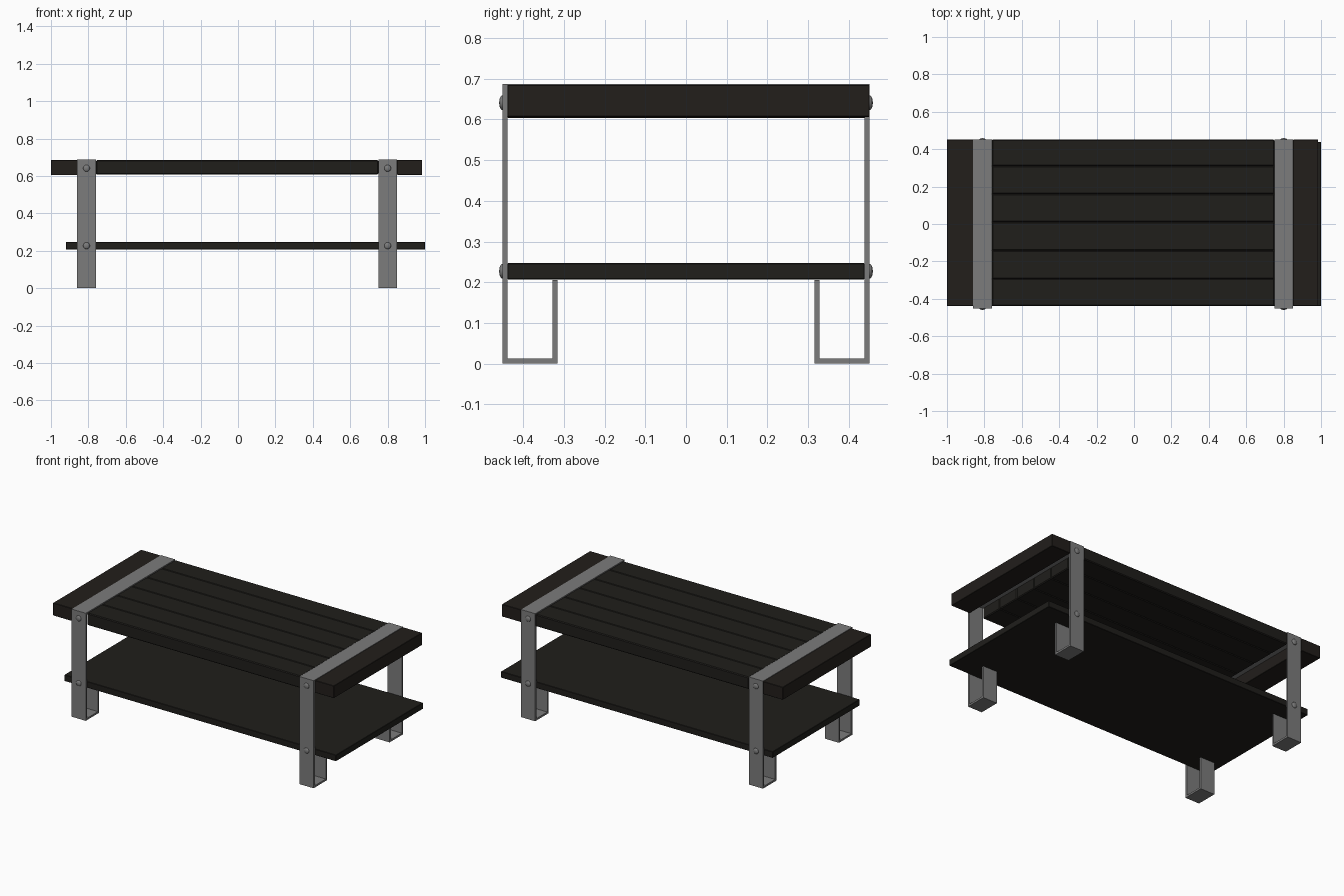
import bpy, bmesh
from mathutils import Matrix

if "Cube" in bpy.data.objects:
    bpy.data.objects.remove(bpy.data.objects["Cube"])


def material(name, rgb):
    m = bpy.data.materials.new(name)
    m.diffuse_color = (*rgb, 1)
    m.use_nodes = True
    m.node_tree.nodes["Principled BSDF"].inputs["Base Color"].default_value = m.diffuse_color
    return m


wood = material("dark_wood", (0.014, 0.013, 0.011))
end_wood = material("dark_end_wood", (0.016, 0.013, 0.011))
steel = material("grey_steel", (0.2, 0.2, 0.2))


def finish(name, bm, mat):
    bmesh.ops.recalc_face_normals(bm, faces=bm.faces)
    me = bpy.data.meshes.new(name)
    bm.to_mesh(me)
    bm.free()
    me.materials.append(mat)
    ob = bpy.data.objects.new(name, me)
    bpy.context.collection.objects.link(ob)
    return ob


def board(name, x, y, z, mat, bevel):
    bm = bmesh.new()
    bmesh.ops.create_cube(bm, size=1)
    for v in bm.verts:
        v.co = [r[0] if c < 0 else r[1] for c, r in zip(v.co, (x, y, z))]
    ob = finish(name, bm, mat)
    mod = ob.modifiers.new("bevel", "BEVEL")
    mod.width = bevel
    mod.segments = 1
    return ob


# Table top: lengthwise planks, with a cross board beyond each strap
edges = [-0.439, -0.293, -0.141, 0.01, 0.16, 0.31, 0.451]
for i in range(6):
    board(f"top_plank_{i + 1}", (-0.76, 0.75), (edges[i], edges[i + 1]),
          (0.607, 0.684), wood, 0.005)
board("left_end_board", (-1.0, -0.86), (-0.439, 0.451), (0.604, 0.685), end_wood, 0.002)
board("right_end_board", (0.85, 0.985), (-0.439, 0.451), (0.606, 0.685), end_wood, 0.002)

# Lower shelf resting on the feet
board("lower_shelf", (-0.92, 1.0), (-0.439, 0.439), (0.207, 0.247), wood, 0.002)

# Bent steel straps: over the top, down both sides and hooked inward as feet
T, W, H = 0.012, 0.451, 0.687
half = [(W - T, H - T), (W - T, T), (0.328, T), (0.328, 0.206),
        (0.316, 0.206), (0.316, 0), (W, 0), (W, H)]
outline = half + [(-y, z) for y, z in reversed(half)]


def strap(name, x0, x1):
    bm = bmesh.new()
    f = bm.faces.new([bm.verts.new((x0, y, z)) for y, z in outline])
    ext = bmesh.ops.extrude_face_region(bm, geom=[f])
    bmesh.ops.translate(bm, vec=(x1 - x0, 0, 0),
                        verts=[v for v in ext["geom"] if isinstance(v, bmesh.types.BMVert)])
    return finish(name, bm, steel)


# Domed bolt heads
def bolt(name, x, y, z):
    bm = bmesh.new()
    rot = Matrix.Rotation(1.5707963, 4, "X")
    mat = Matrix.Translation((x, y, z)) @ Matrix.Diagonal((0.018, 0.008, 0.018, 1)) @ rot
    bmesh.ops.create_uvsphere(bm, u_segments=24, v_segments=12, radius=1, matrix=mat)
    ob = finish(name, bm, steel)
    for p in ob.data.polygons:
        p.use_smooth = True


for side, x0, x1 in (("left", -0.86, -0.76), ("right", 0.75, 0.85)):
    strap(f"{side}_leg_strap", x0, x1)
    for face, y in (("front", -W), ("back", W)):
        for level, z in (("upper", 0.641), ("lower", 0.227)):
            bolt(f"{side}_{face}_{level}_bolt", (x0 + x1) / 2, y, z)
